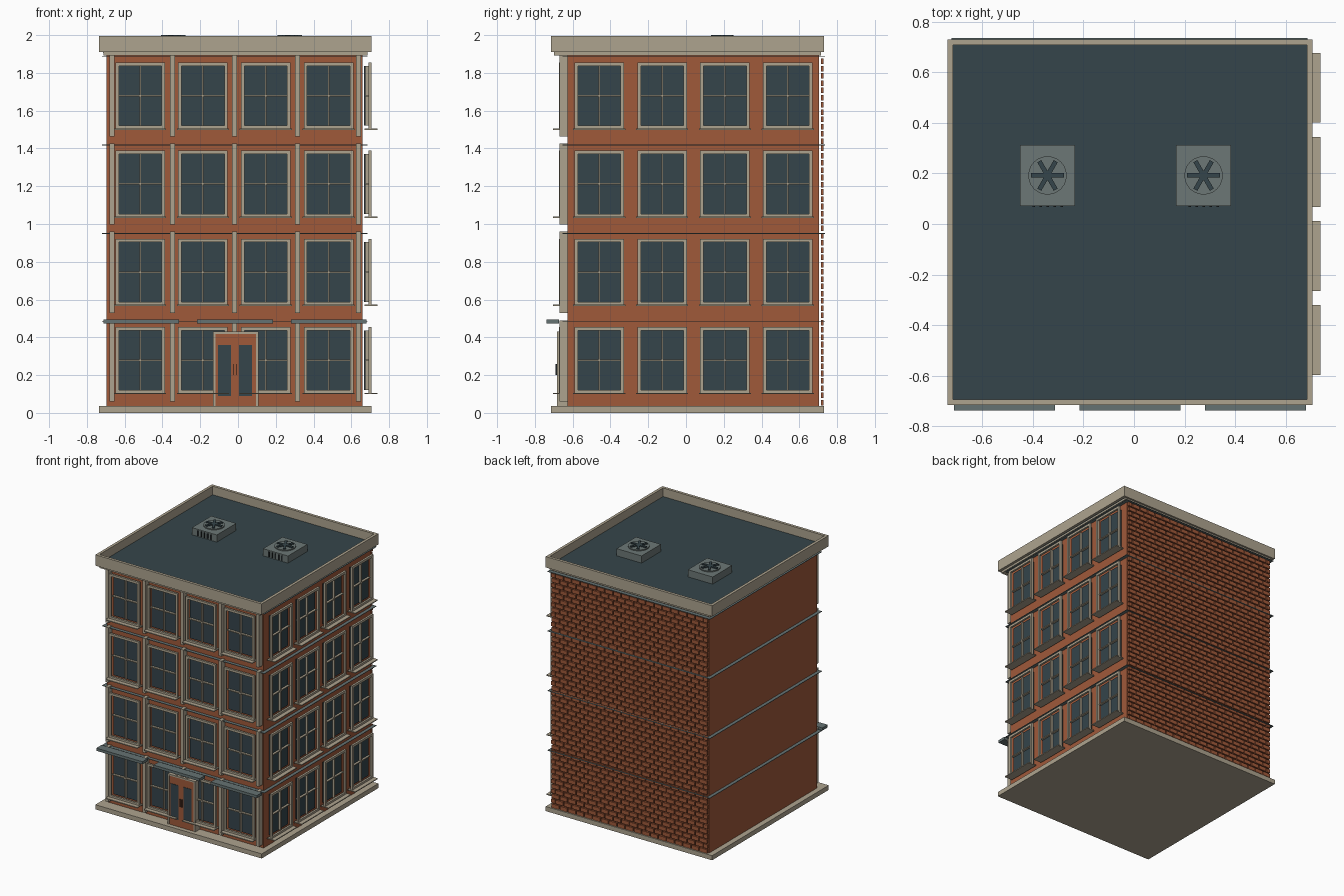
import bpy, bmesh, math
from mathutils import Matrix, Vector

if "Cube" in bpy.data.objects:
    bpy.data.objects.remove(bpy.data.objects["Cube"])


def material(name, r, g, b):
    m = bpy.data.materials.new(name)
    m.diffuse_color = (r, g, b, 1)
    m.use_nodes = True
    m.node_tree.nodes["Principled BSDF"].inputs["Base Color"].default_value = m.diffuse_color
    return m


BRICK = material("brick red", 0.35, 0.10, 0.042)
STONE = material("tan stone", 0.42, 0.37, 0.275)
GLASS = material("dark blue glass", 0.035, 0.058, 0.07)
SLATE = material("roof slate", 0.036, 0.06, 0.07)
METAL = material("grey metal", 0.15, 0.185, 0.18)
LEDGE = material("blue grey ledge", 0.13, 0.17, 0.17)
BLACK = material("black", 0.012, 0.016, 0.018)

# Wall limits
X0, X1, Y0, Y1 = -0.695, 0.66, -0.627, 0.705


def finish(name, bm, mat):
    mesh = bpy.data.meshes.new(name)
    bm.to_mesh(mesh)
    bm.free()
    mesh.materials.append(mat)
    ob = bpy.data.objects.new(name, mesh)
    bpy.context.collection.objects.link(ob)
    return ob


def boxes(name, mat, items):
    """One object from boxes given as (x0, x1, y0, y1, z0, z1)."""
    bm = bmesh.new()
    for a, b, c, d, e, f in items:
        mid = Vector(((a + b) / 2, (c + d) / 2, (e + f) / 2))
        size = (abs(b - a), abs(d - c), abs(f - e), 1)
        bmesh.ops.create_cube(bm, size=1, matrix=Matrix.Translation(mid) @ Matrix.Diagonal(size))
    return finish(name, bm, mat)


def front(u0, u1, d0, d1, z0, z1):
    return (u0, u1, Y0 - d1, Y0 - d0, z0, z1)


def right(u0, u1, d0, d1, z0, z1):
    return (X1 + d0, X1 + d1, u0, u1, z0, z1)


def ring(x0, x1, y0, y1, z0, z1, t):
    return [(x0, x1, y0, y0 + t, z0, z1), (x0, x1, y1 - t, y1, z0, z1),
            (x0, x0 + t, y0 + t, y1 - t, z0, z1), (x1 - t, x1, y0 + t, y1 - t, z0, z1)]


# Main body
boxes("walls", BRICK, [(X0, X1, Y0, Y1, 0.03, 1.895)])
boxes("base_slab", STONE, [(-0.737, 0.706, -0.715, 0.73, 0, 0.036)])
boxes("cornice_trim", STONE, [(-0.712, 0.685, -0.70, 0.715, 1.893, 1.912)])
boxes("parapet", STONE, ring(-0.737, 0.706, -0.715, 0.73, 1.91, 1.995, 0.022))
boxes("roof", SLATE, [(-0.716, 0.685, -0.694, 0.709, 1.905, 1.928)])
boxes("floor_bands", LEDGE,
      [(X0 - 0.026, X1 + 0.026, Y0 - 0.026, 0.735, z - 0.002, z + 0.002)
       for z in (0.483, 0.95, 1.418, 1.885)])

# Brick facing on the back wall, alternate courses shifted half a brick
bricks = []
rows, pitch = 48, (X1 - X0) / 19
course = 1.845 / rows
for r in range(rows):
    z = 0.04 + r * course
    for c in range(-1, 20):
        a = X0 + (c + 0.5 * (r % 2)) * pitch
        lo, hi = max(a + 0.004, X0), min(a + pitch - 0.004, X1)
        if hi - lo > 0.01:
            bricks.append((lo, hi, 0.714, 0.728, z, z + course - 0.009))
boxes("back_bricks", BRICK, bricks)

# Windows on the front and right walls
glass, frames, bars, sills = [], [], [], []
for place, first in ((front, -0.518), (right, -0.459)):
    for col in range(4):
        u = first + col * 0.3325
        for row in range(4):
            z0 = 0.103 + row * 0.4665
            z1, w, t = z0 + 0.352, 0.131, 0.018
            zm = (z0 + z1) / 2
            glass.append(place(u - w + t, u + w - t, 0.008, 0.016, z0 + t, z1 - t))
            for s in (-1, 1):
                e = u + s * (w - t / 2)
                frames.append(place(e - t / 2, e + t / 2, 0.03, 0.046, z0, z1))
            for z in (z0, z1 - t):
                frames.append(place(u - w + t, u + w - t, 0.03, 0.046, z, z + t))
            bars.append(place(u - 0.004, u + 0.004, 0.016, 0.034, z0 + t, z1 - t))
            bars.append(place(u - w + t, u + w - t, 0.016, 0.033, zm - 0.004, zm + 0.004))
            sills.append(place(u - 0.138, u + 0.138, 0.01, 0.078, z0 - 0.004, z0 + 0.003))
boxes("window_glass", GLASS, glass)
boxes("window_frames", STONE, frames)
boxes("window_bars", STONE, bars)
boxes("window_sills", STONE, sills)

# Front pilasters, one per floor
boxes("pilasters", STONE,
      [front(x - 0.013, x + 0.013, 0, 0.043, z, z + 0.43)
       for x in (-0.668, -0.347, -0.018, 0.314, 0.638)
       for z in (0.06, 0.53, 0.997, 1.464)])

# Awnings over the ground floor
boxes("awnings", LEDGE,
      [(x - 0.2, x + 0.2, -0.738, -0.672, 0.474, 0.495) for x in (-0.512, -0.016, 0.48)])

# Entrance
boxes("door", BRICK, [front(-0.118, 0.094, 0, 0.054, 0.036, 0.418)])
boxes("door_frame", STONE,
      [front(-0.132, -0.118, 0, 0.057, 0.036, 0.43), front(0.094, 0.108, 0, 0.057, 0.036, 0.43),
       front(-0.118, 0.094, 0, 0.057, 0.418, 0.43)])
boxes("door_glass", GLASS, [front(a, a + 0.068, 0.054, 0.057, 0.09, 0.36) for a in (-0.106, 0.006)])
boxes("door_handles", BLACK, [front(a, a + 0.004, 0.054, 0.064, 0.2, 0.26) for a in (-0.024, -0.008)])

# Rooftop cooling units
for side, cx in (("left", -0.342), ("right", 0.275)):
    cy = 0.192
    boxes(side + "_cooling_unit", METAL, [(cx - 0.108, cx + 0.108, cy - 0.12, cy + 0.12, 1.925, 1.984)])
    boxes(side + "_unit_vents", BLACK,
          [(cx - 0.06 + i * 0.028, cx - 0.05 + i * 0.028, cy - 0.125, cy - 0.12, 1.935, 1.975)
           for i in range(5)])
    bm = bmesh.new()
    bmesh.ops.create_cone(bm, cap_ends=True, segments=24, radius1=0.076, radius2=0.076, depth=0.008,
                          matrix=Matrix.Translation((cx, cy, 1.988)))
    finish(side + "_fan_housing", bm, METAL)
    bm = bmesh.new()
    for i in range(3):
        bmesh.ops.create_cube(bm, size=1, matrix=Matrix.Translation((cx, cy, 1.996))
                              @ Matrix.Rotation(i * math.pi / 3, 4, 'Z')
                              @ Matrix.Diagonal((0.13, 0.018, 0.008, 1)))
    bmesh.ops.create_cone(bm, cap_ends=True, segments=16, radius1=0.02, radius2=0.02, depth=0.008,
                          matrix=Matrix.Translation((cx, cy, 1.996)))
    finish(side + "_fan_blades", bm, SLATE)
